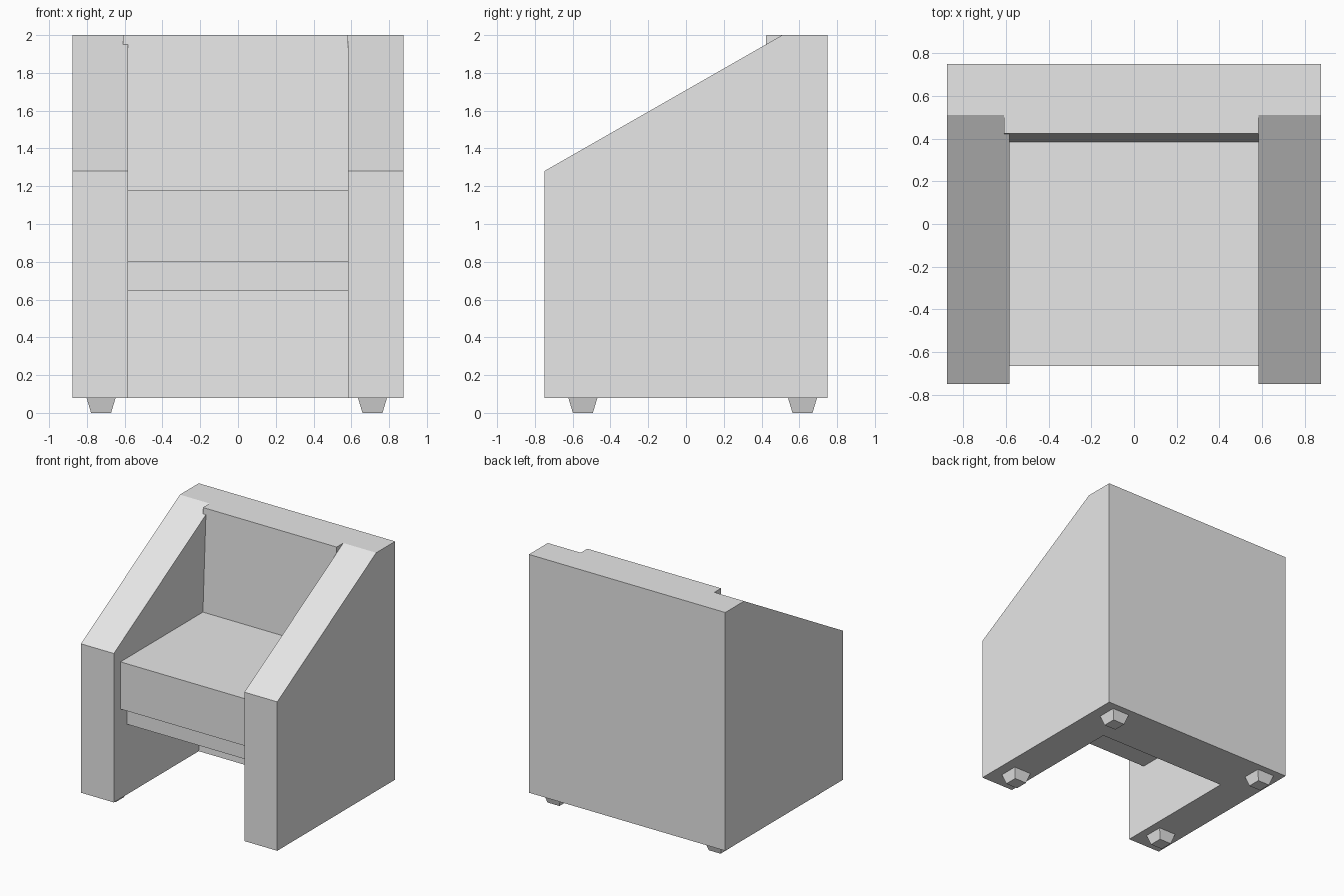
import bpy
import bmesh

if "Cube" in bpy.data.objects:
    bpy.data.objects.remove(bpy.data.objects["Cube"], do_unlink=True)

# Single plain grey upholstery colour
GREY = (0.8, 0.8, 0.8, 1.0)
grey = bpy.data.materials.new("light_grey")
grey.use_nodes = True
grey.diffuse_color = GREY
grey.node_tree.nodes["Principled BSDF"].inputs["Base Color"].default_value = GREY


def finish(name, bm):
    """Turn a bmesh into a flat shaded object."""
    bmesh.ops.recalc_face_normals(bm, faces=bm.faces)
    mesh = bpy.data.meshes.new(name)
    bm.to_mesh(mesh)
    bm.free()
    mesh.materials.append(grey)
    obj = bpy.data.objects.new(name, mesh)
    bpy.context.collection.objects.link(obj)
    return obj


def extrude_profile(name, profile, x0, x1):
    """Extrude a (y, z) side profile from x0 to x1."""
    bm = bmesh.new()
    face = bm.faces.new([bm.verts.new((x0, y, z)) for y, z in profile])
    grown = bmesh.ops.extrude_face_region(bm, geom=[face])
    moved = [v for v in grown["geom"] if isinstance(v, bmesh.types.BMVert)]
    bmesh.ops.translate(bm, verts=moved, vec=(x1 - x0, 0, 0))
    return finish(name, bm)


def box_profile(y0, y1, z0, z1):
    return [(y0, z0), (y1, z0), (y1, z1), (y0, z1)]


BASE, TOP, HALF, INNER, DEPTH = 0.08, 2.0, 0.875, 0.582, 0.75

# Sloping side arms
arm = [(-DEPTH, BASE), (DEPTH, BASE), (DEPTH, TOP), (0.51, TOP), (-DEPTH, 1.28)]
extrude_profile("left_arm", arm, INNER, HALF)
extrude_profile("right_arm", arm, -HALF, -INNER)

# Leaning backrest, slightly let into the right arm
back = [(0.331, BASE), (DEPTH, BASE), (DEPTH, TOP), (0.425, TOP)]
extrude_profile("backrest", back, -0.61, INNER)

# Seat cushion and the rail beneath it
extrude_profile("seat_cushion", box_profile(-0.665, 0.45, 0.80, 1.18), -INNER, INNER)
extrude_profile("seat_rail", box_profile(-0.58, 0.40, 0.645, 0.80), -INNER, INNER)


# Tapered square feet
def foot(name, x, y):
    bm = bmesh.new()
    bmesh.ops.create_cube(bm, size=1.0)
    for v in bm.verts:
        width = 0.154 if v.co.z > 0 else 0.106
        v.co = (x + v.co.x * width, y + v.co.y * width, (v.co.z + 0.5) * BASE)
    finish(name, bm)


for side, x in (("left", 0.712), ("right", -0.725)):
    for end, y in (("front", -0.546), ("back", 0.617)):
        foot(f"{end}_{side}_foot", x, y)
